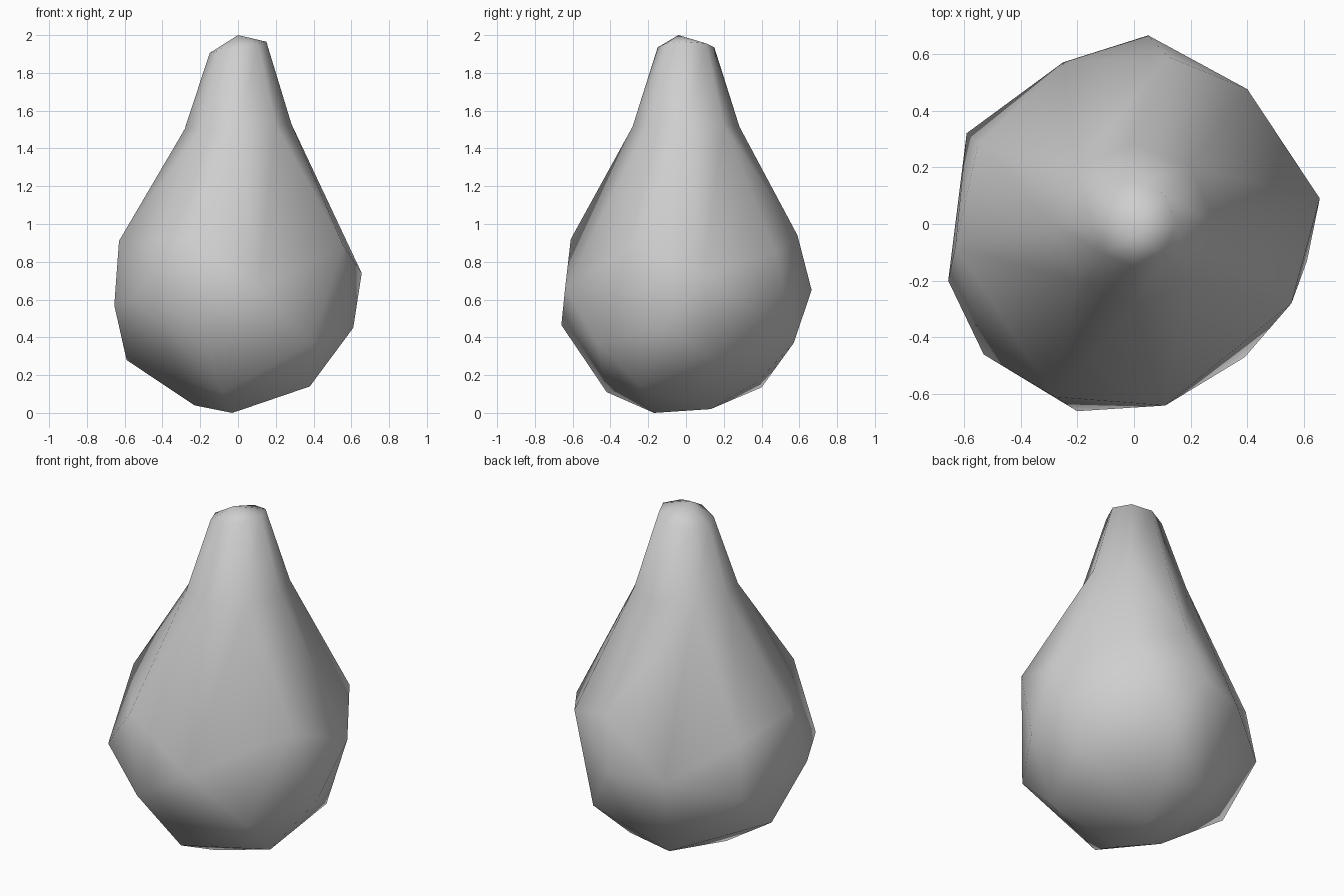
import bpy, bmesh, math

cube = bpy.data.objects.get("Cube")
if cube:
    bpy.data.objects.remove(cube, do_unlink=True)

# One plain grey skin
skin = bpy.data.materials.new("grey skin")
skin.use_nodes = True
grey = (0.62, 0.62, 0.62, 1.0)
skin.diffuse_color = grey
skin.node_tree.nodes["Principled BSDF"].inputs["Base Color"].default_value = grey

# Irregular corner points of the plump body, from the base upward
underside = [(-.03, -.17, 0), (0, .13, .02), (-.23, -.05, .04), (-.08, -.42, .11),
             (.38, -.24, .14), (.1, .38, .165), (-.17, .4, .135)]
belly = [(-.59, .04, .28), (.49, .13, .3), (.21, .57, .37), (.61, -.13, .45),
         (.39, -.47, .37), (-.2, -.66, .465), (-.59, .32, .52), (-.655, -.2, .57),
         (.11, -.64, .66), (-.53, -.46, .61), (-.25, .57, .62), (.05, .665, .65),
         (.655, .09, .74)]
shoulder = [(-.55, .28, .83), (.4, .475, .85), (.555, -.28, .89),
            (-.63, -.08, .91), (-.28, -.61, .92), (.12, .59, .94)]

bm = bmesh.new()


def ring(radius, z, sides=8, lift=0.0):
    """Neck ring, tipped slightly toward +x by lift."""
    points = []
    for i in range(sides):
        a = math.tau * i / sides
        x, y = radius * math.cos(a), radius * math.sin(a)
        points.append(bm.verts.new((x, y, z + lift * x)))
    return points


# Body is the skin stretched around its corners and the base of the neck
corners = [bm.verts.new(p) for p in underside + belly + shoulder]
neck_base = ring(.283, 1.515, lift=.05)
bmesh.ops.convex_hull(bm, input=corners + neck_base)
base_set = set(neck_base)
lid = [f for f in bm.faces if all(v in base_set for v in f.verts)]
bmesh.ops.delete(bm, geom=lid, context="FACES")

# Narrow neck closed by a blunt tip
neck_top = ring(.15, 1.935, lift=.2)
tip = bm.verts.new((0, -.04, 2))
n = len(neck_base)
for i in range(n):
    j = (i + 1) % n
    bm.faces.new((neck_base[i], neck_base[j], neck_top[j], neck_top[i]))
    bm.faces.new((neck_top[i], neck_top[j], tip))

bmesh.ops.delete(bm, geom=[v for v in bm.verts if not v.link_faces], context="VERTS")
bmesh.ops.recalc_face_normals(bm, faces=bm.faces)
for f in bm.faces:
    f.smooth = True

mesh = bpy.data.meshes.new("pear_body")
bm.to_mesh(mesh)
bm.free()
mesh.materials.append(skin)
bpy.context.scene.collection.objects.link(bpy.data.objects.new("pear_body", mesh))
